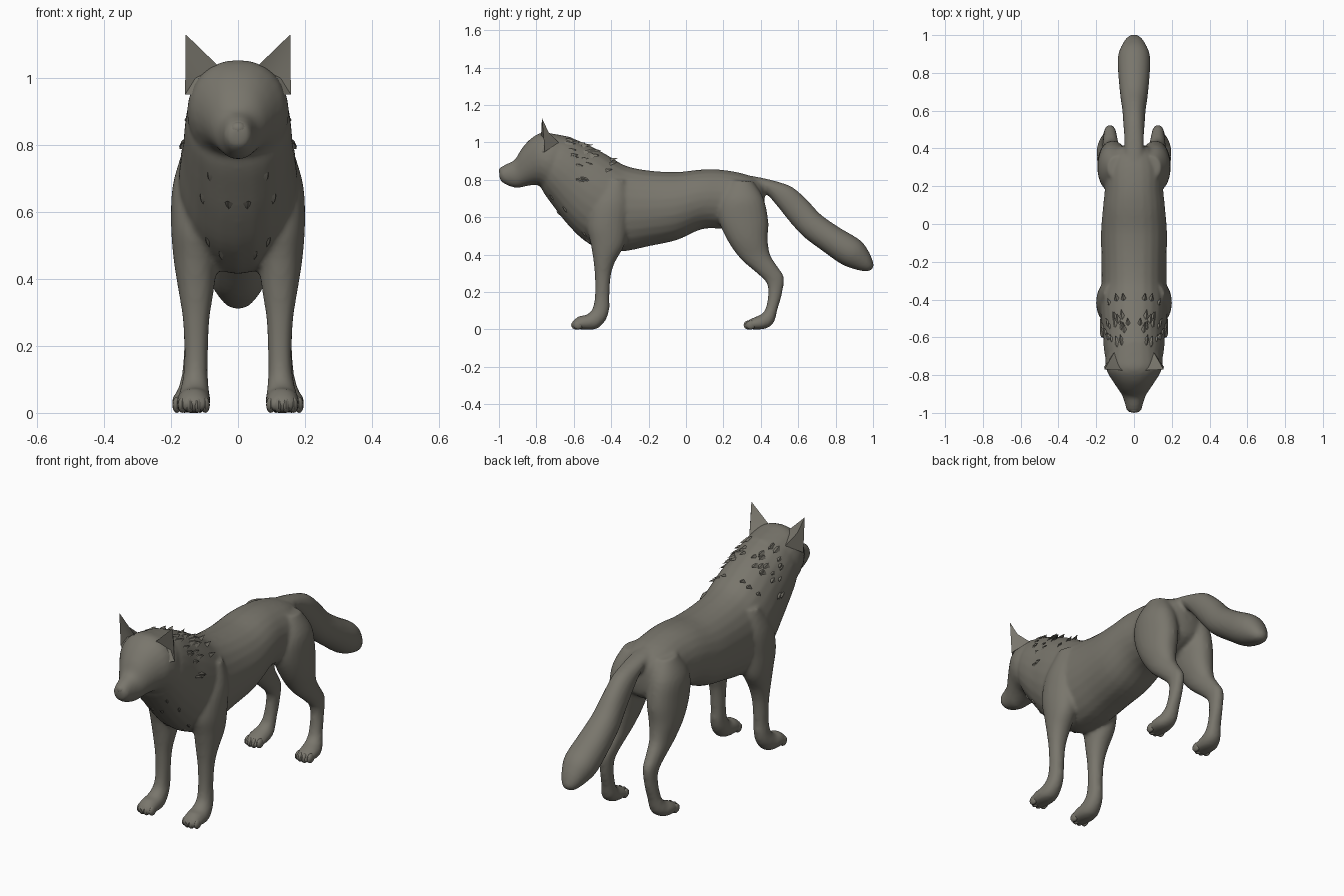
import bpy
import bmesh
import math
import random
from mathutils import Vector

random.seed(4)

default_cube = bpy.data.objects.get("Cube")
if default_cube:
    bpy.data.objects.remove(default_cube, do_unlink=True)

# Single coat colour
fur = bpy.data.materials.new("grey_brown_fur")
fur.use_nodes = True
fur.diffuse_color = (0.19, 0.18, 0.15, 1)
fur_shader = fur.node_tree.nodes["Principled BSDF"]
fur_shader.inputs["Base Color"].default_value = fur.diffuse_color
fur_shader.inputs["Roughness"].default_value = 0.8


def finish(name, bm, angle=40):
    """Turn a bmesh into a smooth shaded, coloured object."""
    bmesh.ops.recalc_face_normals(bm, faces=bm.faces)
    mesh = bpy.data.meshes.new(name)
    bm.to_mesh(mesh)
    bm.free()
    mesh.materials.append(fur)
    obj = bpy.data.objects.new(name, mesh)
    bpy.context.collection.objects.link(obj)
    bpy.ops.object.select_all(action="DESELECT")
    obj.select_set(True)
    bpy.context.view_layer.objects.active = obj
    bpy.ops.object.shade_smooth_by_angle(angle=math.radians(angle))
    return obj


def smooth_rings(rings, steps=4):
    """Fill in rings between the given ones with a flowing curve."""
    rings = [tuple(ring) + (0,) * (6 - len(ring)) for ring in rings]
    last = len(rings) - 1
    result = []
    for i in range(last):
        before, start = rings[max(i - 1, 0)], rings[i]
        end, after = rings[i + 1], rings[min(i + 2, last)]
        for step in range(steps):
            t = step / steps
            result.append([
                b + t * (c - a) / 2 + t * t * (a - 2.5 * b + 2 * c - d / 2)
                + t ** 3 * (1.5 * (b - c) + (d - a) / 2)
                for a, b, c, d in zip(before, start, end, after)])
    return result + [list(rings[last])]


def ring_point(ring, angle, side=1):
    """Point on a ring spanned by two profile points and a half width."""
    y_a, z_a, y_b, z_b, width, x = ring
    upper, lower = Vector((0, y_a, z_a)), Vector((0, y_b, z_b))
    across = math.copysign(abs(math.sin(angle)) ** 0.9, math.sin(angle))
    point = (upper + lower) / 2 + (upper - lower) / 2 * math.cos(angle)
    point.x = side * (x + width * across)
    return point


def loft(bm, rings, side=1, sides=24):
    """Closed skin through a series of rings."""
    loops = [[bm.verts.new(ring_point(ring, math.tau * k / sides, side))
              for k in range(sides)] for ring in smooth_rings(rings)]
    for one, two in zip(loops, loops[1:]):
        for k in range(sides):
            n = (k + 1) % sides
            bm.faces.new((one[k], one[n], two[n], two[k]))
    bm.faces.new(loops[0])
    bm.faces.new(loops[-1])


# Profile rings: y, z of one edge; y, z of the opposite edge; half width; x
torso = [
    (.42, .76, .42, .66, .03), (.39, .80, .40, .59, .1),
    (.3, .835, .3, .54, .15), (.18, .855, .18, .54, .155),
    (.08, .855, .08, .535, .165), (-.05, .842, -.05, .478, .175),
    (-.2, .85, -.2, .445, .172), (-.32, .875, -.32, .42, .172),
    (-.4, .92, -.44, .42, .178), (-.46, .955, -.55, .48, .175),
    (-.53, .99, -.64, .57, .165), (-.6, 1.02, -.71, .66, .16),
    (-.66, 1.035, -.76, .73, .15), (-.71, 1.03, -.79, .79, .12)]
head = [
    (-.62, 1.03, -.68, .76, .13), (-.7, 1.045, -.74, .745, .152),
    (-.77, 1.053, -.79, .77, .143), (-.83, 1.02, -.82, .772, .117),
    (-.88, .965, -.86, .765, .087), (-.915, .908, -.9, .757, .063),
    (-.96, .885, -.94, .765, .048), (-.988, .868, -.975, .782, .04),
    (-1, .85, -.995, .80, .026)]
tail = [
    (.3, .83, .34, .77, .045), (.4, .812, .39, .755, .05),
    (.49, .79, .44, .715, .052), (.57, .76, .5, .645, .057),
    (.65, .69, .56, .57, .062), (.72, .615, .63, .495, .072),
    (.82, .545, .73, .42, .082), (.93, .478, .83, .35, .086),
    (.978, .415, .91, .32, .063), (1, .36, .965, .31, .037),
    (1.004, .335, .99, .318, .014)]
front_leg = [
    (-.42, .8, -.32, .8, .05, .11), (-.5, .68, -.3, .68, .075, .12),
    (-.53, .56, -.31, .56, .08, .12), (-.51, .46, -.33, .45, .066, .126),
    (-.495, .37, -.38, .36, .053, .125), (-.487, .28, -.403, .28, .04, .125),
    (-.487, .18, -.41, .17, .035, .125), (-.5, .11, -.41, .11, .037, .127),
    (-.535, .077, -.43, .05, .044, .13), (-.57, .072, -.48, .003, .05, .132),
    (-.6, .05, -.57, .001, .046, .132), (-.612, .03, -.605, .005, .03, .132)]
hind_leg = [
    (.24, .8, .36, .79, .05, .09), (.18, .7, .415, .7, .08, .107),
    (.17, .6, .44, .58, .083, .111), (.22, .48, .437, .48, .072, .118),
    (.29, .38, .45, .4, .052, .122), (.375, .305, .49, .335, .04, .125),
    (.43, .25, .523, .28, .033, .127), (.44, .19, .513, .19, .031, .13),
    (.425, .11, .49, .11, .034, .135), (.4, .08, .468, .035, .043, .142),
    (.37, .067, .42, .003, .05, .148), (.33, .047, .35, .001, .046, .148),
    (.31, .025, .315, .005, .03, .148)]

# Body: torso, head, tail and legs fused into one soft skin
bm = bmesh.new()
for rings in (torso, head, tail):
    loft(bm, rings)
for side in (-1, 1):
    loft(bm, front_leg, side)
    loft(bm, hind_leg, side)
body = finish("body", bm)
remesh = body.modifiers.new("fuse", "REMESH")
remesh.mode = "VOXEL"
remesh.voxel_size = 0.01
remesh.use_smooth_shade = True
soften = body.modifiers.new("soften", "SMOOTH")
soften.factor = 0.5
soften.iterations = 5


def ellipsoid(bm, centre, size):
    """Small rounded lump."""
    ball = bmesh.ops.create_uvsphere(bm, u_segments=12, v_segments=8, radius=1)
    bmesh.ops.scale(bm, vec=size, verts=ball["verts"])
    bmesh.ops.translate(bm, vec=centre, verts=ball["verts"])


# Nose
bm = bmesh.new()
ellipsoid(bm, (0, -.978, .848), (.027, .022, .022))
finish("nose", bm)

# Toes, four on each paw
for name, paw_x, paw_y in (("front_toes", .132, -.588), ("hind_toes", .148, .334)):
    bm = bmesh.new()
    for side in (-1, 1):
        for k in range(4):
            offset = k - 1.5
            x = side * paw_x + offset * 0.023
            y = paw_y + 0.012 * (abs(offset) > 1)
            ellipsoid(bm, (x, y, .024), (.0135, .026, .024))
    finish(name, bm)

# Ears: pointed shells with a hollow front
for name, side in (("left_ear", 1), ("right_ear", -1)):
    bm = bmesh.new()
    corners = {
        "tip": (.156, -.77, 1.13), "inner": (.058, -.775, 1.035),
        "outer": (.158, -.755, .95), "front": (.11, -.8, .95),
        "back": (.105, -.68, 1.0), "hollow": (.127, -.745, 1.0),
        "rear_mid": (.137, -.735, 1.055)}
    v = {key: bm.verts.new((side * x, y, z)) for key, (x, y, z) in corners.items()}
    for face in ("tip inner rear_mid", "inner back rear_mid", "back outer rear_mid",
                 "outer tip rear_mid", "tip hollow inner", "inner hollow front",
                 "front hollow outer", "outer hollow tip", "inner front outer back"):
        bm.faces.new([v[key] for key in face.split()])
    finish(name, bm, 50)


def tuft(bm, ring, angle, side, flow, length):
    """Pointed lock of fur lying along the coat."""
    root = ring_point(ring, angle, side)
    middle = (ring_point(ring, 0) + ring_point(ring, math.pi)) / 2
    normal = (root - middle).normalized()
    flow = (flow - normal * flow.dot(normal)).normalized()
    across = flow.cross(normal) * length * 0.45
    base = root - normal * 0.008
    points = [base - across, base + across, base - flow * length * 0.6,
              root + normal * 0.005, root + flow * length + normal * 0.01]
    left, right, start, ridge, tip = [bm.verts.new(p) for p in points]
    for face in ((start, left, ridge), (start, ridge, right), (left, tip, ridge),
                 (ridge, tip, right), (start, right, tip, left)):
        bm.faces.new(face)


# Fur locks on the neck and chest, mirrored left and right
coat = smooth_rings(torso)
for name, count, low, high, flow in (
        ("neck_fur", 26, 0.15, 1.7, Vector((0, 1, -.45))),
        ("chest_fur", 7, 2.45, 3.0, Vector((0, .45, -1)))):
    bm = bmesh.new()
    for k in range(count):
        ring = coat[random.randint(31, 46)]
        angle = random.uniform(low, high)
        length = random.uniform(0.03, 0.045)
        for side in (-1, 1):
            tuft(bm, ring, angle, side, flow, length)
    finish(name, bm, 60)
